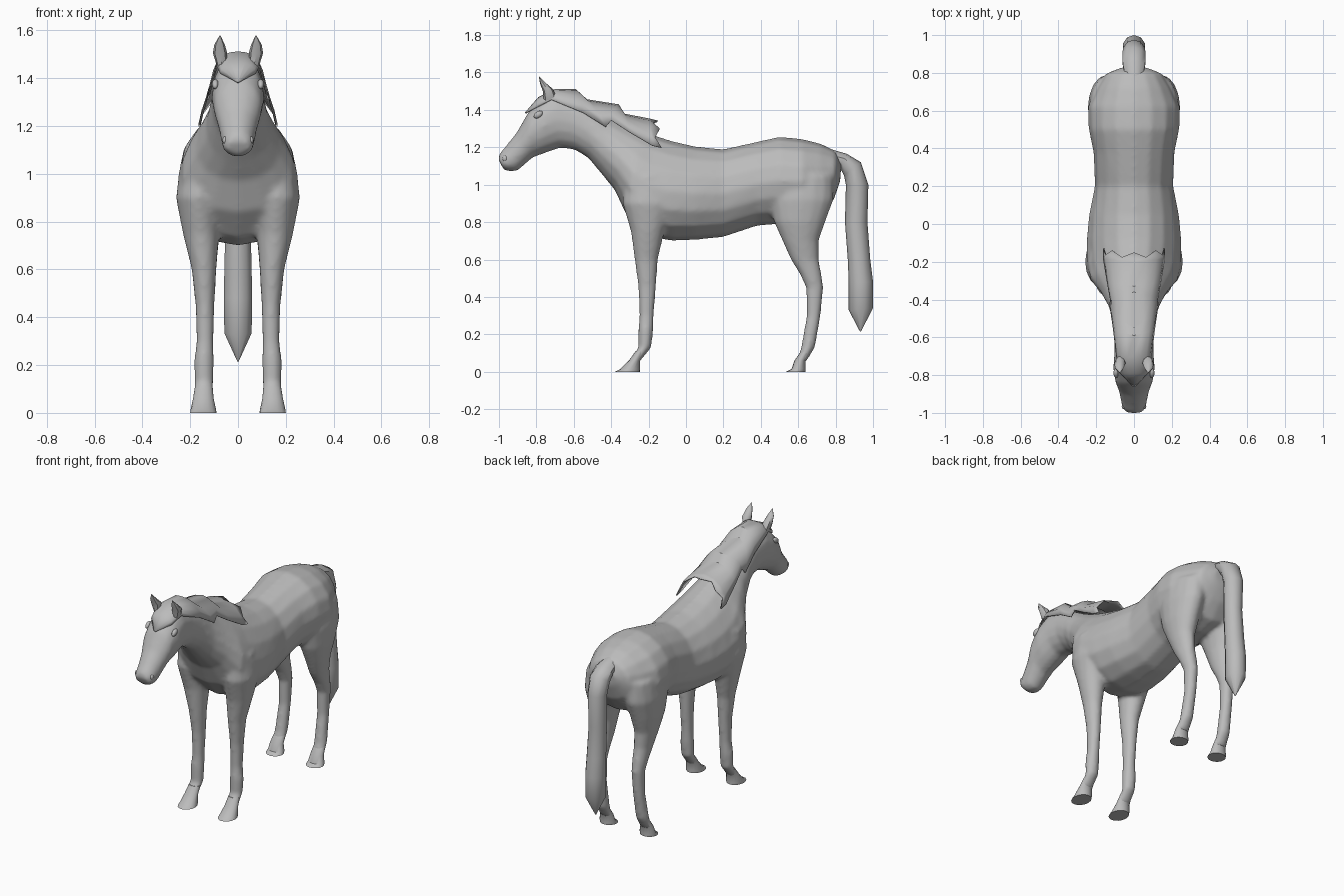
import bpy
import bmesh
import math
from mathutils import Vector

start_cube = bpy.data.objects.get("Cube")
if start_cube:
    bpy.data.objects.remove(start_cube, do_unlink=True)

coat = bpy.data.materials.new("plain_grey")
coat.use_nodes = True
grey = (.5, .5, .5, 1)
coat.diffuse_color = grey
coat.node_tree.nodes["Principled BSDF"].inputs["Base Color"].default_value = grey


def loft(bm, sections, sides=16):
    """Skin egg-shaped rings; a section is (first point, opposite point, half width, swell)."""
    rings = []
    for first, opposite, width, swell in sections:
        first, opposite = Vector(first), Vector(opposite)
        middle, reach = (first + opposite) / 2, (first - opposite) / 2
        ring = []
        for i in range(sides):
            angle = math.tau * i / sides
            across = width * math.sin(angle) * (1 - swell * math.cos(angle))
            ring.append(bm.verts.new(middle + reach * math.cos(angle) + Vector((across, 0, 0))))
        rings.append(ring)
    faces = [bm.faces.new(rings[0]), bm.faces.new(rings[-1])]
    for a, b in zip(rings, rings[1:]):
        for i in range(sides):
            j = (i + 1) % sides
            faces.append(bm.faces.new((a[i], a[j], b[j], b[i])))
    bmesh.ops.recalc_face_normals(bm, faces=faces)


def finish(name, bm, angle=40):
    mesh = bpy.data.meshes.new(name)
    bm.to_mesh(mesh)
    bm.free()
    obj = bpy.data.objects.new(name, mesh)
    bpy.context.collection.objects.link(obj)
    mesh.materials.append(coat)
    bpy.ops.object.select_all(action="DESELECT")
    obj.select_set(True)
    bpy.context.view_layer.objects.active = obj
    bpy.ops.object.shade_smooth_by_angle(angle=math.radians(angle))
    return obj


def spine_sections(rows):
    return [((0, ty, tz), (0, by, bz), w, k) for ty, tz, by, bz, w, k in rows]


def leg_sections(rows, side):
    return [((side * cx, front, z), (side * cx, back, z), w, 0) for z, front, back, cx, w in rows]


# Trunk, neck and head: top y, top z, bottom y, bottom z, half width, swell
trunk = [
    (.83, 1.12, .825, 1.02, .07, 0),
    (.80, 1.18, .79, .92, .15, 0),
    (.72, 1.22, .72, .82, .2, 0),
    (.62, 1.245, .62, .79, .245, 0),
    (.5, 1.257, .5, .79, .24, 0),
    (.38, 1.23, .38, .78, .215, 0),
    (.2, 1.19, .2, .72, .208, .05),
    (.05, 1.205, .05, .705, .238, .1),
    (-.08, 1.235, -.08, .7, .25, .15),
    (-.17, 1.265, -.22, .73, .25, .22),
    (-.24, 1.29, -.32, .84, .23, .25),
    (-.33, 1.325, -.38, .97, .175, .2),
    (-.42, 1.37, -.445, 1.05, .135, .1),
    (-.52, 1.43, -.52, 1.14, .112, 0),
    (-.62, 1.48, -.59, 1.185, .103, 0),
    (-.71, 1.5, -.67, 1.197, .105, 0),
    (-.78, 1.455, -.75, 1.17, .11, -.05),
]
muzzle = [
    (-.845, 1.385, -.82, 1.145, .1, -.1),
    (-.905, 1.28, -.865, 1.105, .08, -.05),
    (-.965, 1.205, -.9, 1.075, .07, 0),
    (-.995, 1.17, -.94, 1.07, .064, 0),
    (-1.005, 1.14, -.975, 1.08, .05, 0),
]

# Legs: height, front y, back y, centre x, half width
front_leg = [
    (.05, -.31, -.25, .145, .04),
    (.13, -.255, -.185, .142, .04),
    (.22, -.255, -.175, .142, .042),
    (.3, -.25, -.172, .138, .036),
    (.45, -.255, -.16, .138, .04),
    (.6, -.275, -.15, .142, .052),
    (.75, -.295, -.115, .155, .076),
    (.9, -.34, -.06, .165, .095),
    (1.05, -.33, -.08, .15, .09),
]
hind_leg = [
    (.05, .59, .64, .145, .04),
    (.13, .615, .69, .142, .04),
    (.3, .645, .72, .138, .036),
    (.45, .642, .735, .138, .04),
    (.52, .61, .725, .14, .046),
    (.6, .56, .71, .142, .052),
    (.7, .515, .71, .148, .066),
    (.8, .47, .745, .15, .085),
    (.92, .44, .79, .145, .1),
    (1.05, .46, .79, .13, .1),
]
bm = bmesh.new()
loft(bm, spine_sections(trunk + muzzle))
for side in (-1, 1):
    loft(bm, leg_sections(front_leg, side))
    loft(bm, leg_sections(hind_leg, side))
body = finish("body_and_legs", bm, 180)
remesh = body.modifiers.new("Blend limbs", "REMESH")
remesh.mode = "VOXEL"
remesh.voxel_size = .012
remesh.use_smooth_shade = True
soften = body.modifiers.new("Soften", "SMOOTH")
soften.factor = .5
soften.iterations = 8

# Hooves
for place, toe, heel in (("front", -.38, -.245), ("hind", .535, .64)):
    for label, side in (("right", -1), ("left", 1)):
        bm = bmesh.new()
        loft(bm, leg_sections([
            (0, toe, heel, .145, .055),
            (.015, toe + .03, heel, .145, .053),
            (.06, heel - .06, heel, .145, .043),
            (.11, heel - .025, heel + .03, .143, .037),
        ], side))
        finish(f"{label}_{place}_hoof", bm)

# Tail
bm = bmesh.new()
loft(bm, spine_sections([
    (.74, 1.2, .76, 1.1, .04, 0),
    (.86, 1.165, .82, 1.095, .062, 0),
    (.935, 1.12, .845, 1.05, .065, 0),
    (.975, 1, .855, 1, .06, 0),
    (.97, .8, .85, .8, .055, 0),
    (.985, .6, .865, .6, .06, 0),
    (1, .48, .87, .48, .062, 0),
    (1, .34, .87, .33, .06, 0),
    (.935, .215, .93, .215, .003, 0),
]), 10)
finish("tail", bm)

# Forelock and tiered mane: ridge y, ridge z, edge y, edge z, edge half width
mane = [
    (-.862, 1.385, -.858, 1.384, .008),
    (-.79, 1.468, -.79, 1.42, .075),
    (-.7, 1.512, -.72, 1.455, .092),
    (-.59, 1.512, -.55, 1.385, .112),
    (-.55, 1.46, -.43, 1.31, .13),
    (-.36, 1.43, -.4, 1.345, .127),
    (-.33, 1.38, -.3, 1.28, .145),
    (-.2, 1.355, -.18, 1.21, .165),
]
bm = bmesh.new()
steps = 4
strips = []
for ry, rz, ey, ez, ex in mane:
    strip = []
    for i in range(-steps, steps + 1):
        t = abs(i) / steps
        strip.append(bm.verts.new((
            ex * math.sin(i / steps * math.pi / 2),
            ry + (ey - ry) * t,
            ez + (rz - ez) * math.cos(t * math.pi / 2))))
    strips.append(strip)
# Ragged back edge made by pulling alternate points backwards
ragged = []
for i, v in enumerate(strips[-1]):
    pull = .05 if i % 2 == 0 else .02
    ragged.append(bm.verts.new(v.co + Vector((0, pull, -.012))))
strips.append(ragged)
for a, b in zip(strips, strips[1:]):
    for i in range(2 * steps):
        bm.faces.new((a[i], a[i + 1], b[i + 1], b[i]))
bmesh.ops.recalc_face_normals(bm, faces=bm.faces)
hair = finish("mane", bm)
thickness = hair.modifiers.new("Thickness", "SOLIDIFY")
thickness.thickness = .008

# Ears, eyes and nostrils
for label, side in (("right", -1), ("left", 1)):
    bm = bmesh.new()
    x = side * .075
    loft(bm, [
        ((x * .9, -.76, 1.45), (x * .9, -.69, 1.46), .022, 0),
        ((x, -.765, 1.5), (x, -.71, 1.51), .03, 0),
        ((x * 1.03, -.78, 1.54), (x * 1.03, -.745, 1.54), .022, 0),
        ((x, -.787, 1.578), (x, -.785, 1.578), .002, 0),
    ], 8)
    finish(f"{label}_ear", bm)
    for part, spot, size, tilt in (
            ("eye", (.095, -.79, 1.375), (.014, .027, .017), .6),
            ("nostril", (.053, -.967, 1.14), (.012, .014, .017), 0)):
        bm = bmesh.new()
        bmesh.ops.create_uvsphere(bm, u_segments=12, v_segments=8, radius=1)
        ball = finish(f"{label}_{part}", bm)
        ball.location = (side * spot[0], spot[1], spot[2])
        ball.scale = size
        ball.rotation_euler.x = tilt
